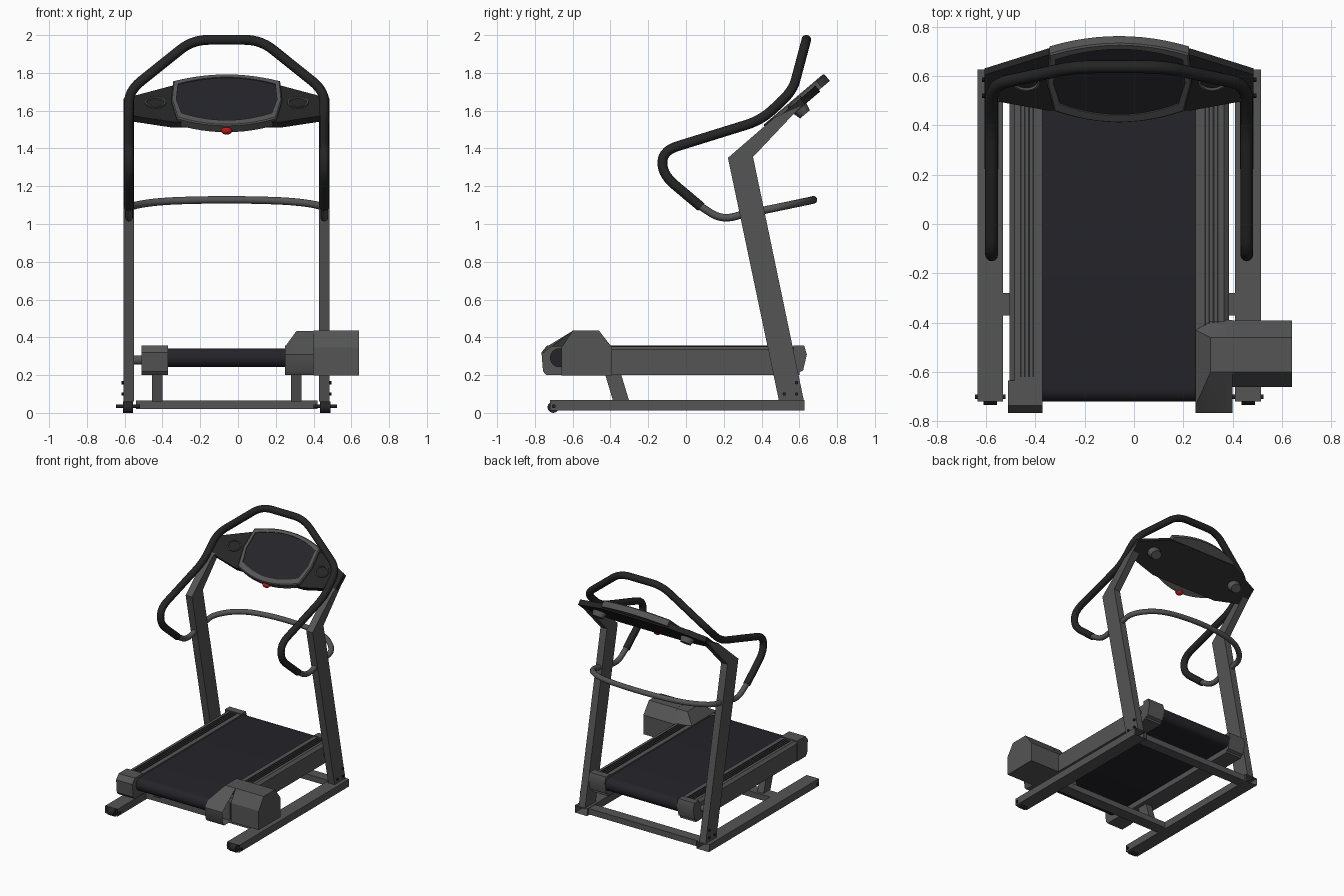
import bpy, bmesh, math
from mathutils import Vector

if "Cube" in bpy.data.objects:
    bpy.data.objects.remove(bpy.data.objects["Cube"])

CX = -0.06          # symmetry plane of the frame; all parts are modelled around it
TILT = math.radians(40.3)


def material(name, r, g, b):
    m = bpy.data.materials.new(name)
    m.diffuse_color = (r, g, b, 1)
    m.use_nodes = True
    m.node_tree.nodes["Principled BSDF"].inputs["Base Color"].default_value = m.diffuse_color
    return m


GREY = material("frame_grey", 0.09, 0.09, 0.09)
BLACK = material("grip_black", 0.018, 0.018, 0.018)
BELT = material("belt_dark", 0.018, 0.017, 0.022)
RED = material("stop_red", 0.5, 0.01, 0.01)


def finish(name, bm, mat, mirror=False):
    bmesh.ops.recalc_face_normals(bm, faces=bm.faces)
    me = bpy.data.meshes.new(name)
    bm.to_mesh(me)
    bm.free()
    me.materials.append(mat)
    ob = bpy.data.objects.new(name, me)
    ob.location.x = CX
    bpy.context.collection.objects.link(ob)
    if mirror:
        ob.modifiers.new("Mirror", 'MIRROR')
    return ob


def loft(name, rings, mat, mirror=False, caps=True):
    """Skin a list of point rings that share the same point count."""
    bm = bmesh.new()
    vs = [[bm.verts.new(p) for p in r] for r in rings]
    n = len(vs[0])
    for a, b in zip(vs, vs[1:]):
        for i in range(n):
            bm.faces.new((a[i], a[(i + 1) % n], b[(i + 1) % n], b[i]))
    if caps:
        bm.faces.new(vs[0])
        bm.faces.new(vs[-1])
    return finish(name, bm, mat, mirror)


def prism_x(name, pts, x0, x1, mat, mirror=False):
    return loft(name, [[(x, y, z) for y, z in pts] for x in (x0, x1)], mat, mirror)


def prism_y(name, pts, y0, y1, mat, mirror=False, caps=True):
    return loft(name, [[(x, y, z) for x, z in pts] for y in (y0, y1)], mat, mirror, caps)


def rect(a0, a1, b0, b1):
    return [(a0, b0), (a1, b0), (a1, b1), (a0, b1)]


def circle(cy, cz, r, n=20):
    return [(cy + r * math.cos(2 * math.pi * i / n), cz + r * math.sin(2 * math.pi * i / n))
            for i in range(n)]


def rounded(pts, d, n=7):
    """Round the corners of a path with quadratic arcs."""
    pts = [Vector(p) for p in pts]
    out = [pts[0]]
    for a, p, b in zip(pts, pts[1:], pts[2:]):
        s = p + (a - p).normalized() * min(d, (a - p).length * 0.49)
        e = p + (b - p).normalized() * min(d, (b - p).length * 0.49)
        for i in range(n + 1):
            t = i / n
            out.append(s * (1 - t) ** 2 + p * 2 * t * (1 - t) + e * t * t)
    return out + [pts[-1]]


def tube(name, pts, r, mat):
    cu = bpy.data.curves.new(name, 'CURVE')
    cu.dimensions = '3D'
    cu.bevel_depth = r
    cu.bevel_resolution = 4
    cu.use_fill_caps = True
    sp = cu.splines.new('POLY')
    sp.points.add(len(pts) - 1)
    for q, p in zip(sp.points, pts):
        q.co = (*p, 1)
    cu.materials.append(mat)
    ob = bpy.data.objects.new(name, cu)
    ob.location.x = CX
    bpy.context.collection.objects.link(ob)


def flip(pts):
    return [(-x, y, z) for x, y, z in reversed(pts)]


# Base: open floor tubes, wheels with axles, cross bars
prism_y("floor_rail", rect(0.47, 0.575, 0.012, 0.068), -0.72, 0.627, GREY, True, caps=False)
prism_x("floor_wheel", circle(-0.703, 0.03, 0.03), 0.495, 0.55, BLACK, True)
prism_x("wheel_axle", circle(-0.70, 0.035, 0.01, 12), 0.46, 0.585, BLACK, True)
prism_x("middle_cross_bar", rect(-0.37, -0.28, 0.02, 0.065), -0.48, 0.48, GREY)
prism_x("rear_cross_bar", rect(0.53, 0.61, 0.02, 0.065), -0.48, 0.48, GREY)
prism_x("deck_leg", [(-0.385, 0.06), (-0.30, 0.06), (-0.345, 0.21), (-0.43, 0.21)],
        0.34, 0.395, GREY, True)

# Uprights with bent top, and their bolts
prism_x("upright", [(0.493, 0.06), (0.625, 0.06), (0.355, 1.355), (0.61, 1.625),
                    (0.47, 1.565), (0.222, 1.35)], 0.49, 0.545, GREY, True)
for i, (y, z) in enumerate([(0.585, 0.16), (0.52, 0.10), (0.585, 0.10)]):
    prism_x(f"upright_bolt_{i}", circle(y, z, 0.009, 10), 0.54, 0.556, BLACK, True)
prism_x("deck_pivot", circle(0.52, 0.28, 0.025), 0.43, 0.50, GREY, True)

# Running belt wrapped round two rollers
R, ZC = 0.05, 0.292
arc = [math.pi * i / 12 for i in range(13)]
belt = [(0.585 + R * math.sin(a), ZC - R * math.cos(a)) for a in arc]
belt += [(-0.67 - R * math.sin(a), ZC + R * math.cos(a)) for a in arc]
prism_x("running_belt", belt, -0.312, 0.312, BELT)

# Deck side rails with tread ridges
prism_y("deck_rail", [(0.445, 0.2), (0.445, 0.335), (0.425, 0.352), (0.31, 0.352), (0.31, 0.2)],
        -0.65, 0.60, GREY, True)
for i in range(4):
    u = 0.345 + 0.017 * i
    prism_y(f"tread_ridge_{i}", rect(u, u + 0.007, 0.35, 0.356), -0.62, 0.56, BLACK, True)

# End caps of the deck
prism_x("rear_cap", [(0.57, 0.2), (0.62, 0.225), (0.64, 0.31), (0.625, 0.357), (0.57, 0.357)],
        0.31, 0.45, GREY, True)
prism_x("front_left_cap", [(-0.74, 0.2), (-0.635, 0.2), (-0.635, 0.358), (-0.735, 0.358),
                           (-0.765, 0.32), (-0.757, 0.22)], -0.45, -0.31, GREY)

# Motor housing: sloped cover open on its outer side, then a pod
low = [(-0.755, 0.22), (-0.765, 0.31), (-0.735, 0.352), (-0.43, 0.352),
       (-0.39, 0.345), (-0.39, 0.2), (-0.74, 0.2)]
high = [(-0.755, 0.22), (-0.765, 0.31), (-0.60, 0.434), (-0.46, 0.434),
        (-0.39, 0.345), (-0.39, 0.2), (-0.74, 0.2)]
loft("motor_cover", [[(u, y, z) for y, z in p] for u, p in ((0.31, low), (0.37, high), (0.46, high))],
     GREY, caps=False)
prism_x("motor_pod", [(-0.66, 0.197), (-0.66, 0.345), (-0.60, 0.435), (-0.46, 0.435),
                      (-0.392, 0.345), (-0.392, 0.197)], 0.46, 0.70, GREY)

# Overhead grip bar, its grey ends, and the rear stay bar
H = 0.517
half = [(H, 0.08, 1.09), (H, -0.125, 1.262), (H, -0.125, 1.387), (H, 0.40, 1.55),
        (H, 0.565, 1.705), (0.18, 0.637, 1.975)]
tube("grip_bar", rounded(half + flip(half), 0.085), 0.026, BLACK)
end = rounded([(H, 0.33, 1.06), (H, 0.19, 1.02), (H, 0.07, 1.098)], 0.08)
tube("right_grip_end", end, 0.02, GREY)
tube("left_grip_end", flip(end), 0.02, GREY)
stay = [(H, 0.40, 1.07), (0.515, 0.52, 1.095), (0.36, 0.64, 1.12), (0.12, 0.675, 1.128)]
tube("stay_bar", rounded(stay + flip(stay), 0.12), 0.02, GREY)


# Console, modelled flat and then tilted
def tilt(ob):
    ob.location = (CX, 0.569, 1.66)
    ob.rotation_euler.x = TILT
    return ob


def screen_outline(k, top, bottom, n=12):
    us = [-1 + 2 * i / n for i in range(n + 1)]
    pts = [(0.283 * k * t, top - 0.055 * t * t) for t in us]
    pts += [(0.293 * k, 0.0)]
    pts += [(-0.263 * k * t, bottom + 0.06 * t * t) for t in us]
    return pts + [(-0.293 * k, 0.0)]


def at(pts, w):
    return [(u, v, w) for u, v in pts]


outer = screen_outline(1, 0.21, -0.21)
inner = screen_outline(0.91, 0.182, -0.17)
tilt(loft("console_frame", [at(outer, -0.05), at(outer, -0.006), at(screen_outline(0.98, 0.204, -0.204), 0),
                            at(inner, 0), at(inner, -0.008)], GREY))
tilt(loft("console_screen", [at(inner, -0.012), at(inner, -0.006)], BELT))
wing = [(-0.545, -0.10), (-0.29, -0.16), (0.29, -0.16), (0.545, -0.10),
        (0.545, 0.03), (0.29, 0.135), (-0.29, 0.135), (-0.545, 0.03)]
tilt(loft("console_wings", [at(wing, -0.06), at(wing, -0.02)], BLACK))

# Cup holders: tapered pockets with a sunken top
def pocket(s, w):
    return [(0.377 + 0.056 * s * y, -0.005 + 0.045 * s * z, w) for y, z in circle(0, 0, 1, 24)]


tilt(loft("cup_holder", [pocket(0.75, -0.10), pocket(1, -0.055), pocket(1, -0.01),
                         pocket(0.85, -0.01), pocket(0.75, -0.03)], GREY, True))

# Stop button under the console edge
bm = bmesh.new()
bmesh.ops.create_uvsphere(bm, u_segments=16, v_segments=10, radius=1)
button = finish("stop_button", bm, RED)
button.location = (CX, 0.435, 1.495)
button.scale = (0.03, 0.025, 0.022)

# Smooth round parts, keep hard edges crisp
for ob in bpy.context.scene.objects:
    ob.select_set(ob.type == 'MESH')
bpy.context.view_layer.objects.active = button
bpy.ops.object.shade_smooth_by_angle(angle=math.radians(32))
